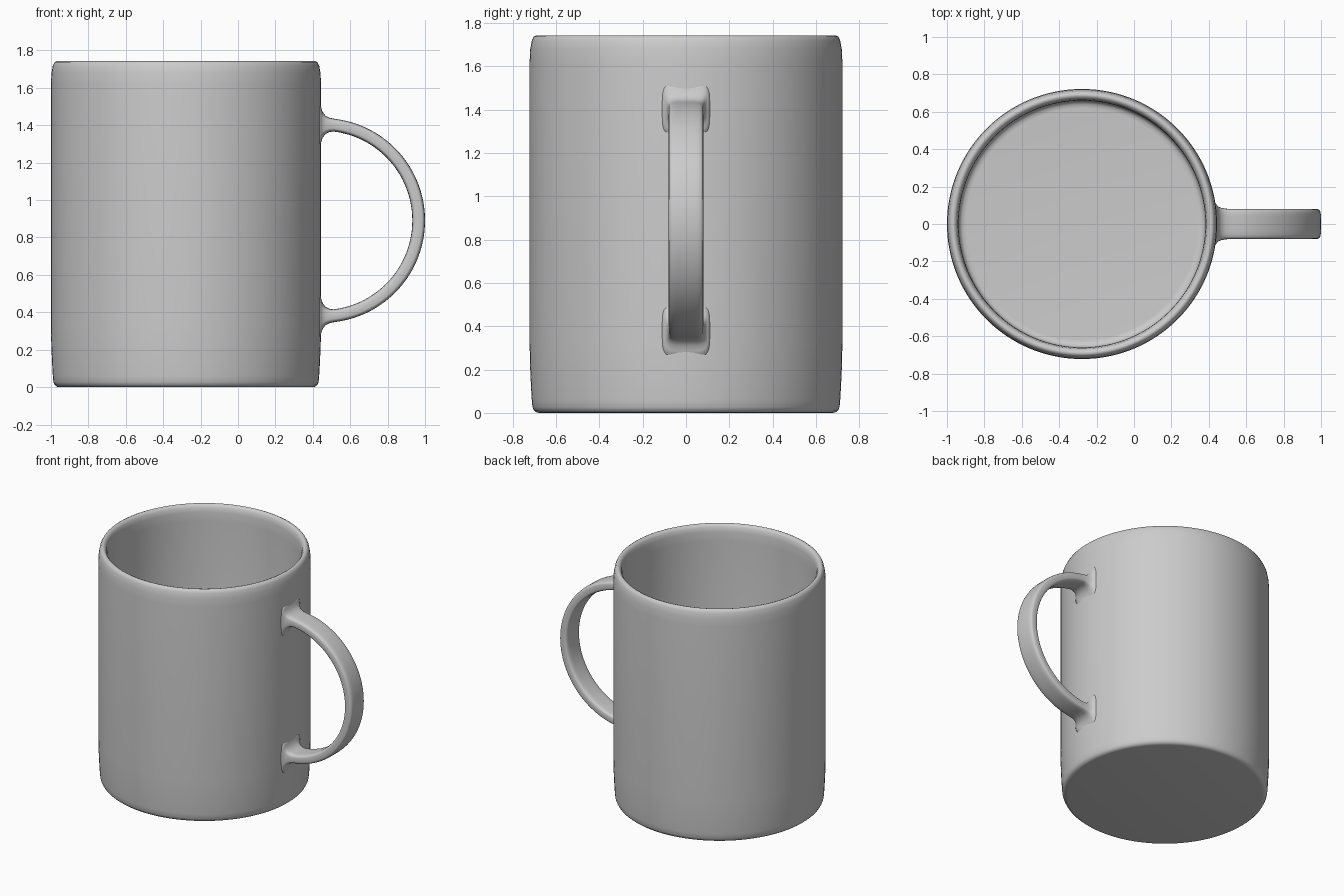
import bpy, bmesh
from math import sin, cos, pi, radians, copysign

if "Cube" in bpy.data.objects:
    bpy.data.objects.remove(bpy.data.objects["Cube"])

CX = -0.278      # axis of the cup body


def finish(name, bm, angle):
    bmesh.ops.recalc_face_normals(bm, faces=bm.faces)
    mesh = bpy.data.meshes.new(name)
    bm.to_mesh(mesh)
    bm.free()
    obj = bpy.data.objects.new(name, mesh)
    bpy.context.collection.objects.link(obj)
    bpy.ops.object.select_all(action='DESELECT')
    obj.select_set(True)
    bpy.context.view_layer.objects.active = obj
    bpy.ops.object.shade_smooth_by_angle(angle=radians(angle))
    return obj


def loft(bm, rings):
    """Skin a list of closed rings and cap both ends."""
    loops = [[bm.verts.new(p) for p in ring] for ring in rings]
    n = len(loops[0])
    for a, b in zip(loops, loops[1:]):
        for i in range(n):
            j = (i + 1) % n
            bm.faces.new((a[i], a[j], b[j], b[i]))
    bm.faces.new(loops[0])
    bm.faces.new(loops[-1])


# Cup body: profile (radius, z) from underside, over the rim, to the inner floor
profile = [(0.675, 0.003), (0.69, 0.005), (0.702, 0.012), (0.709, 0.027),
           (0.712, 0.06), (0.716, 0.13), (0.72, 0.22), (0.722, 0.32),
           (0.722, 1.62), (0.719, 1.68), (0.712, 1.718), (0.703, 1.737),
           (0.691, 1.743), (0.678, 1.738), (0.667, 1.722), (0.661, 1.69),
           (0.66, 1.62), (0.66, 0.11), (0.655, 0.085), (0.64, 0.072),
           (0.62, 0.07)]
SEG = 128
bm = bmesh.new()
loft(bm, [[(CX + r * cos(2 * pi * i / SEG), r * sin(2 * pi * i / SEG), z - 0.003 * (z < 0.01))
           for i in range(SEG)] for r, z in profile])
finish("cup_body", bm, 50)

# Handle: flat band along an arc, flaring where it meets the wall
HX, HZ, R = 0.453, 0.891, 0.513


def section(x, z, nx, nz, half_t, half_w, n=32):
    ring = []
    for i in range(n):
        a = 2 * pi * i / n
        u = copysign(abs(cos(a)) ** 0.45, cos(a)) * half_t
        v = copysign(abs(sin(a)) ** 0.45, sin(a)) * half_w
        ring.append((x + nx * u, v, z + nz * u))
    return ring


# (x, half thickness, half width) of the flared roots
roots = [(0.41, 0.135, 0.115), (0.437, 0.125, 0.11), (0.444, 0.095, 0.10),
         (0.452, 0.07, 0.092), (0.468, 0.049, 0.086), (0.49, 0.038, 0.082)]
rings = [section(x, HZ + R - 0.002, 0, 1, t, w) for x, t, w in roots]
for k in range(49):
    a = radians(83 - 166 * k / 48)
    rings.append(section(HX + R * cos(a), HZ + R * sin(a), cos(a), sin(a), 0.034, 0.08))
rings += [section(x, HZ - R + 0.002, 0, -1, t, w) for x, t, w in reversed(roots)]
bm = bmesh.new()
loft(bm, rings)
finish("handle", bm, 60)
